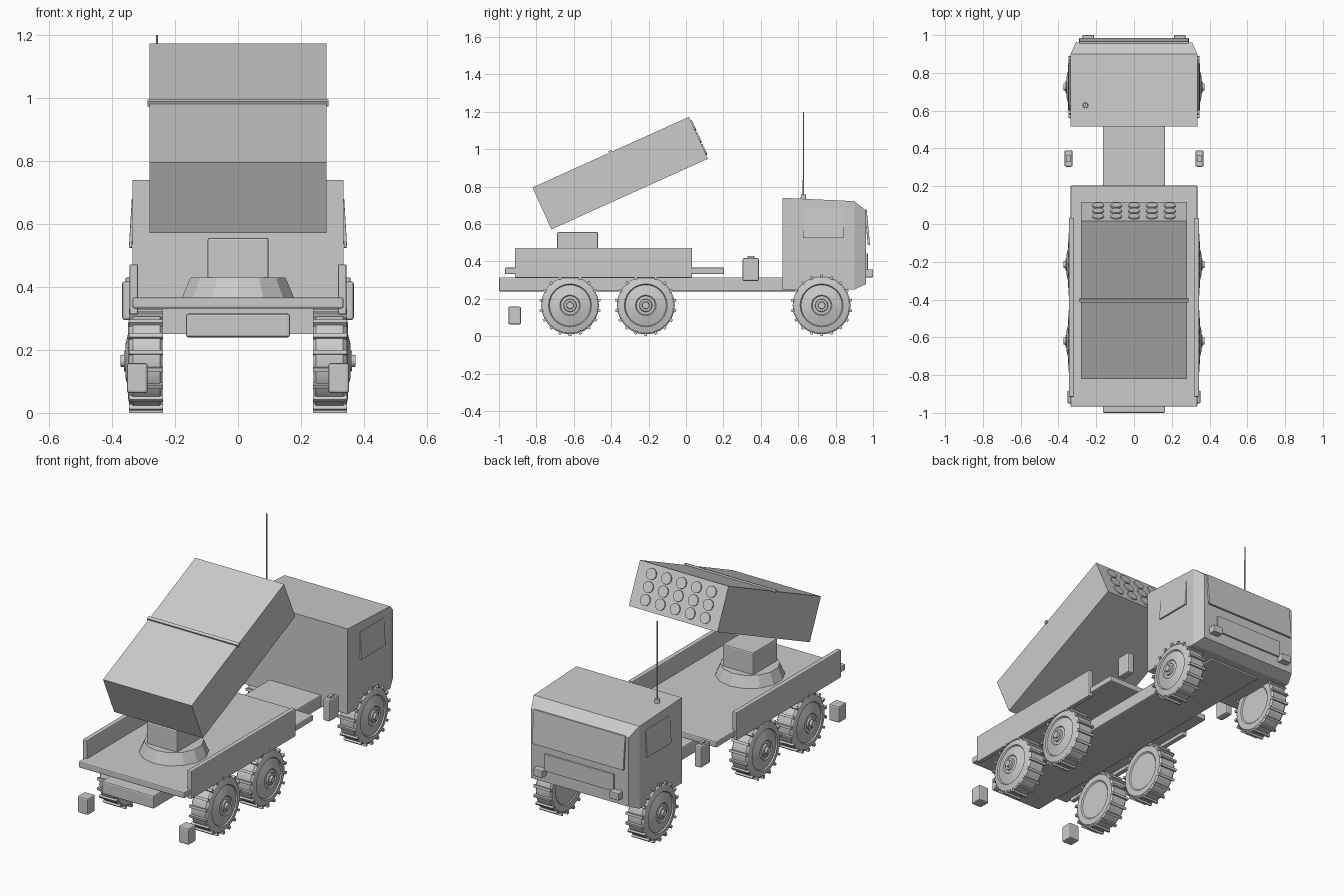
import bpy, bmesh, math
from mathutils import Matrix, Vector

if "Cube" in bpy.data.objects:
    bpy.data.objects.remove(bpy.data.objects["Cube"])


def finish(name, bm, mirror=False, bevel=0.0, smooth=False):
    bmesh.ops.recalc_face_normals(bm, faces=bm.faces)
    me = bpy.data.meshes.new(name)
    bm.to_mesh(me)
    bm.free()
    ob = bpy.data.objects.new(name, me)
    bpy.context.collection.objects.link(ob)
    if bevel:
        m = ob.modifiers.new("bevel", 'BEVEL')
        m.width, m.segments = bevel, 2
    if mirror:
        ob.modifiers.new("mirror", 'MIRROR').use_clip = False
    if smooth:
        bpy.context.view_layer.objects.active = ob
        ob.select_set(True)
        bpy.ops.object.shade_smooth_by_angle(angle=math.radians(30))
        ob.select_set(False)
    return ob


def add_box(bm, x, y, z, mat=Matrix()):
    # box from (min, max) ranges
    c = Vector([(a + b) / 2 for a, b in (x, y, z)])
    s = [b - a for a, b in (x, y, z)]
    bmesh.ops.create_cube(bm, size=1, matrix=mat @ Matrix.Translation(c) @ Matrix.Diagonal((*s, 1)))


def box(name, x, y, z, bevel=0.0, mirror=False, mat=Matrix()):
    bm = bmesh.new()
    add_box(bm, x, y, z, mat)
    return finish(name, bm, mirror, bevel)


def cone(name, at, r1, r2, depth, sides):
    bm = bmesh.new()
    bmesh.ops.create_cone(bm, cap_ends=True, segments=sides, radius1=r1, radius2=r2, depth=depth,
                          matrix=Matrix.Translation((at[0], at[1], at[2] + depth / 2)))
    return finish(name, bm)


# chassis and cargo bed
box("chassis", (-.165, .165), (-1, .85), (.24, .315), .007)
box("bed_floor", (-.335, .335), (-.967, .204), (.332, .367), .006)
box("bed_side_wall", (.317, .345), (-.915, .033), (.312, .472), .005, True)

# cab: three cross-sections joined along y
bm = bmesh.new()
rings = []
for y, w, lo, hi in ((.515, .335, .25, .74), (.9, .335, .25, .722), (.962, .308, .278, .672)):
    rings.append([bm.verts.new(p) for p in ((-w, y, lo), (w, y, lo), (w, y, hi), (-w, y, hi))])
for a, b in zip(rings, rings[1:]):
    for i in range(4):
        j = (i + 1) % 4
        bm.faces.new((a[i], a[j], b[j], b[i]))
bm.faces.new(rings[0])
bm.faces.new(rings[-1])
finish("cab", bm)

# windows tilted outward at the bottom
box("windscreen", (-.29, .29), (-.006, .006), (-.095, .095), .002,
    mat=Matrix.Translation((0, .969, .582)) @ Matrix.Rotation(.095, 4, 'X'))
box("side_window", (-.005, .005), (.625, .843), (-.078, .078), .002, True,
    mat=Matrix.Translation((.337, 0, .602)) @ Matrix.Rotation(-.06, 4, 'Y'))

# cab front details
box("grille", (-.22, .22), (.955, .972), (.345, .442), .003)
box("headlight", (.212, .272), (.955, 1.0), (.315, .357), .004, True)

# antenna on the cab roof
cone("antenna_base", (-.257, .628, .725), .016, .013, .032, 12)
cone("antenna", (-.257, .628, .74), .004, .003, .46, 8)

# fuel cans beside the chassis, and tail lamps
box("fuel_can", (.325, .368), (.303, .39), (.295, .418), .008, True)
box("fuel_can_cap", (.336, .357), (.328, .365), (.415, .43), .003, True)
box("tail_lamp", (.287, .353), (-.95, -.882), (.063, .158), .008, True)

# turret
cone("turret_ring", (0, -.58, .36), .185, .155, .07, 14)
box("turret_block", (-.097, .097), (-.69, -.47), (.42, .556), .007)

# rocket launcher, built level then tilted
tilt = Matrix.Translation((0, -.352, .872)) @ Matrix.Rotation(math.radians(24.3), 4, 'X')
box("launcher_box", (-.281, .281), (-.459, .459), (-.123, .123), mat=tilt)
box("launcher_strap", (-.288, .288), (-.009, .009), (.115, .132), mat=tilt)
bm = bmesh.new()
for col in range(-2, 3):
    for row in (-1, 0, 1):
        bmesh.ops.create_cone(bm, cap_ends=True, segments=14, radius1=.031, radius2=.031, depth=.02,
                              matrix=tilt @ Matrix.Translation((col * .095, .456, row * .07))
                              @ Matrix.Rotation(math.pi / 2, 4, 'X'))
finish("launch_tubes", bm)

# wheels: lathed tyre with hub, plus tread lugs
PROFILE = ((0, .245), (.105, .245), (.112, .24), (.145, .24), (.155, .248), (.155, .334), (.146, .343),
           (.115, .35), (.11, .343), (.055, .357), (.05, .352), (.035, .354), (.032, .362), (.02, .362),
           (.018, .374), (0, .374))
LUGS = 18
for name, y in (("rear_wheel", -.62), ("middle_wheel", -.215), ("front_wheel", .725)):
    bm = bmesh.new()
    verts = [bm.verts.new((x, 0, -r)) for r, x in PROFILE]
    edges = [bm.edges.new(p) for p in zip(verts, verts[1:])]
    bmesh.ops.spin(bm, geom=verts + edges, cent=(0, 0, 0), axis=(1, 0, 0),
                   angle=math.tau, steps=24, use_duplicate=False)
    bmesh.ops.remove_doubles(bm, verts=bm.verts, dist=.0005)
    for i in range(LUGS):
        add_box(bm, (.238, .346), (-.007, .007), (-.165, -.148), Matrix.Rotation(math.tau * i / LUGS, 4, 'X'))
    bmesh.ops.translate(bm, verts=bm.verts, vec=(0, y, .165))
    finish(name, bm, mirror=True, smooth=True)
